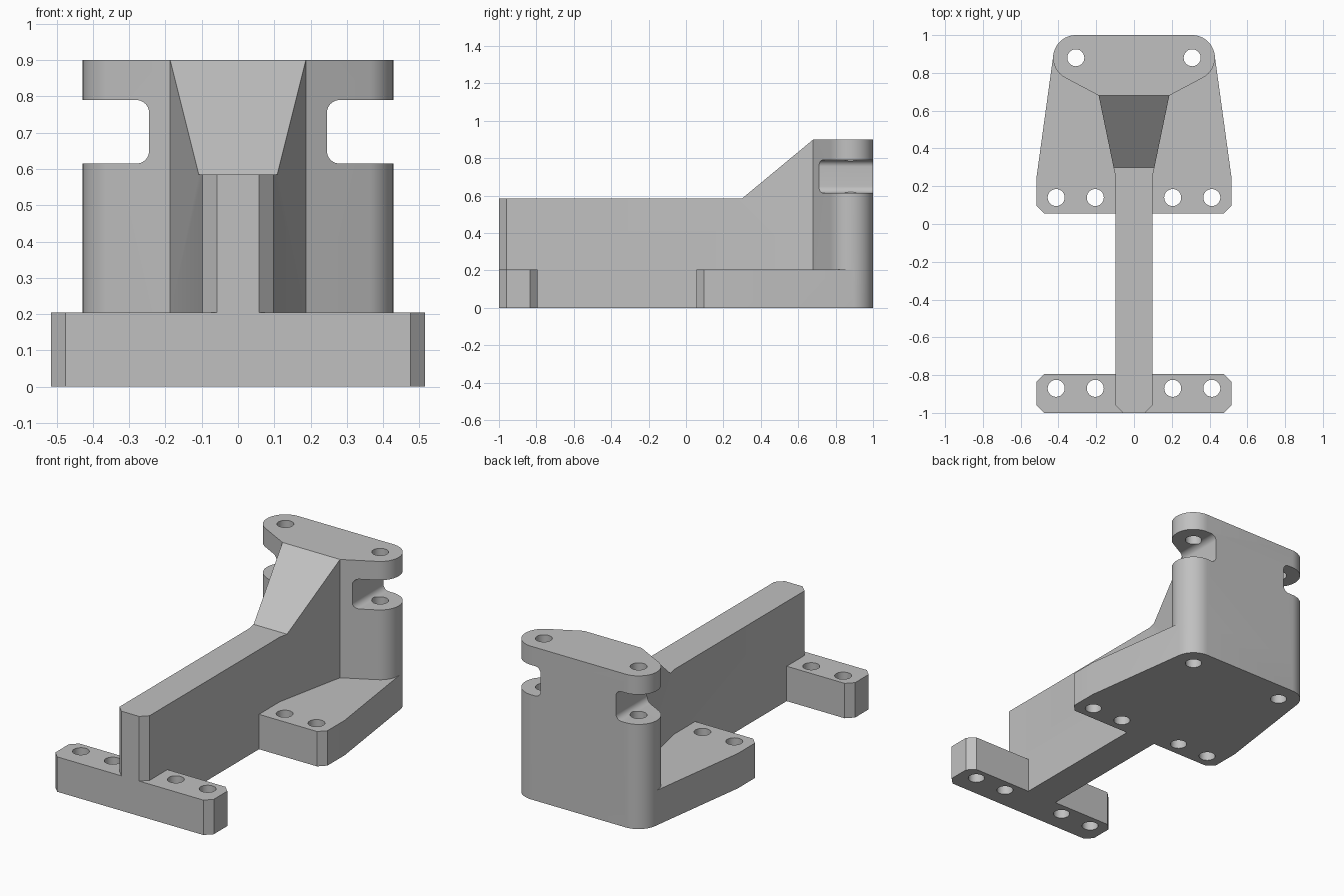
import bpy, bmesh, math
from mathutils import Matrix, Vector
from mathutils.geometry import convex_hull_2d

if "Cube" in bpy.data.objects:
    bpy.data.objects.remove(bpy.data.objects["Cube"], do_unlink=True)

grey = bpy.data.materials.new("plain grey")
grey.use_nodes = True
colour = (0.53, 0.53, 0.53, 1)
grey.diffuse_color = colour
grey.node_tree.nodes["Principled BSDF"].inputs["Base Color"].default_value = colour

PLATE_H, RIB_H, TOP = 0.205, 0.585, 0.9
PIN = Vector((0.308, 0.88))      # rear boss centre
BOSS_R, HOLE_R = 0.12, 0.045


def prism(name, outline, low, high, axes=None):
    """Extrude a flat outline; axes optionally maps (u, v, depth) to x, y, z."""
    bm = bmesh.new()
    base = bm.faces.new([bm.verts.new((u, v, low)) for u, v in outline])
    out = bmesh.ops.extrude_face_region(bm, geom=[base])
    bmesh.ops.translate(bm, vec=(0, 0, high - low),
                        verts=[v for v in out["geom"] if isinstance(v, bmesh.types.BMVert)])
    if axes:
        bm.transform(axes)
    bmesh.ops.recalc_face_normals(bm, faces=bm.faces)
    mesh = bpy.data.meshes.new(name)
    bm.to_mesh(mesh)
    bm.free()
    mesh.materials.append(grey)
    obj = bpy.data.objects.new(name, mesh)
    bpy.context.collection.objects.link(obj)
    return obj


def arc(centre, r, start=0, end=360, steps=64):
    return [(centre[0] + r * math.cos(math.radians(start + (end - start) * i / steps)),
             centre[1] + r * math.sin(math.radians(start + (end - start) * i / steps)))
            for i in range(steps + (abs(end - start) < 360))]


def mirrored(half):
    """Close a right-hand outline with its mirror image."""
    return half + [(-x, y) for x, y in reversed(half)]


def hull(points):
    return [points[i] for i in convex_hull_2d(points)]


def combine(target, other, operation):
    mod = target.modifiers.new("join", 'BOOLEAN')
    mod.operation, mod.solver, mod.object = operation, 'EXACT', other
    other.hide_render = True
    bpy.context.view_layer.objects.active = target
    bpy.ops.object.modifier_apply(modifier=mod.name)
    bpy.data.objects.remove(other, do_unlink=True)


# Chamfered front foot
foot = prism("front_foot", mirrored([(0.475, -1), (0.515, -0.96), (0.515, -0.835),
                                     (0.475, -0.795)]), 0, PLATE_H)

# Rear base plate, tapering onto the round bosses
bosses = mirrored(arc(PIN, BOSS_R))
plate = prism("rear_plate", hull(bosses + mirrored(
    [(0.475, 0.055), (0.515, 0.095), (0.515, 0.255)])), 0, PLATE_H)

# Tall rear head with a slot in each side
head = prism("rear_head", hull(bosses + mirrored([(0.187, 0.68)])), 0, TOP)
front_on = Matrix(((1, 0, 0, 0), (0, 0, 1, 0), (0, 1, 0, 0), (0, 0, 0, 1)))
SLOT_X, SLOT_LOW, SLOT_HIGH, FILLET = 0.245, 0.615, 0.79, 0.035
for side in (-1, 1):
    slot = [(0.6, SLOT_LOW), (0.6, SLOT_HIGH)]
    slot += arc((SLOT_X + FILLET, SLOT_HIGH - FILLET), FILLET, 90, 180, 10)
    slot += arc((SLOT_X + FILLET, SLOT_LOW + FILLET), FILLET, 180, 270, 10)
    combine(head, prism("slot_cutter", [(side * x, z) for x, z in slot],
                        0.5, 1.1, front_on), 'DIFFERENCE')

# Central rib that flares and slopes up to the head
rib = prism("central_rib", mirrored([(0.058, -1), (0.098, -0.96), (0.098, 0.25),
                                     (0.187, 0.68), (0.187, 0.85)]), 0, TOP)
side_on = Matrix(((0, 0, 1, 0), (1, 0, 0, 0), (0, 1, 0, 0), (0, 0, 0, 1)))
combine(rib, prism("slope_cutter", [(-1.1, RIB_H), (0.3, RIB_H), (0.68, TOP),
                                    (0.68, 1), (-1.1, 1)], -0.5, 0.5, side_on), 'DIFFERENCE')

# Join into one casting
bracket = head
for part in (plate, rib, foot):
    combine(bracket, part, 'UNION')
bracket.name = bracket.data.name = "mounting_bracket"

# Bolt holes
spots = [(x, y) for y in (-0.87, 0.14) for x in (0.205, 0.412)] + [tuple(PIN)]
for x, y in spots:
    for side in (-1, 1):
        combine(bracket, prism("hole_cutter", arc((side * x, y), HOLE_R, steps=40),
                               -0.1, 1.1), 'DIFFERENCE')

bpy.ops.object.select_all(action='DESELECT')
bracket.select_set(True)
bpy.context.view_layer.objects.active = bracket
bpy.ops.object.shade_smooth_by_angle(angle=math.radians(25))
